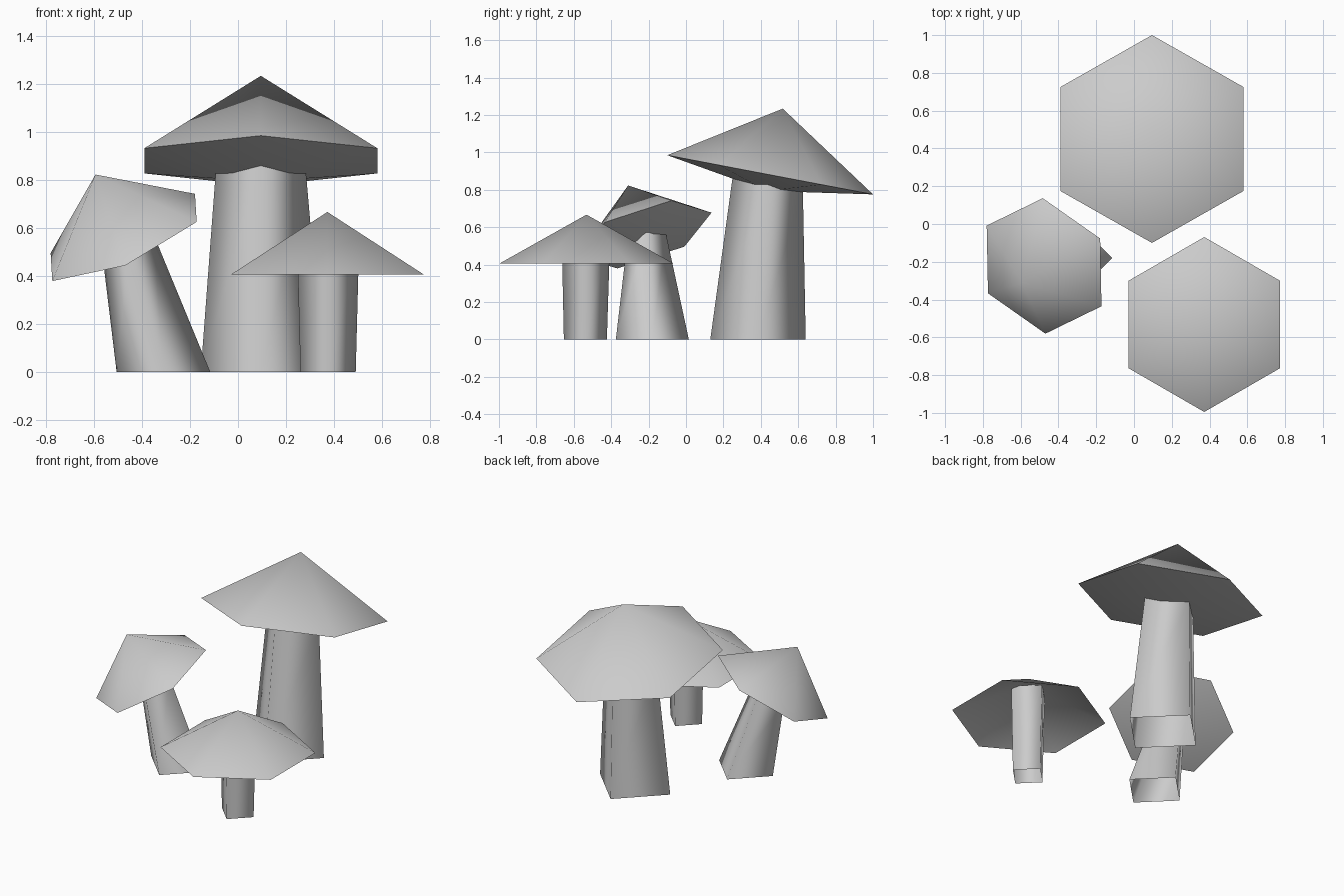
import bpy
import bmesh
from math import cos, sin, pi
from mathutils import Vector

if "Cube" in bpy.data.objects:
    bpy.data.objects.remove(bpy.data.objects["Cube"], do_unlink=True)

# One plain grey for everything
grey = bpy.data.materials.new("plain_grey")
grey.use_nodes = True
colour = (0.6, 0.6, 0.6, 1)
grey.diffuse_color = colour
grey.node_tree.nodes["Principled BSDF"].inputs["Base Color"].default_value = colour


def finish(name, bm):
    mesh = bpy.data.meshes.new(name)
    bm.to_mesh(mesh)
    bm.free()
    mesh.materials.append(grey)
    mesh.shade_smooth()
    obj = bpy.data.objects.new(name, mesh)
    bpy.context.collection.objects.link(obj)


def cap(name, centre, axis, corner, radius, height, sag):
    """Six-sided cone on a tilted axis, with a shallow cone underneath."""
    n = Vector(axis).normalized()
    u = Vector(corner)
    u = (u - n * u.dot(n)).normalized()
    v = n.cross(u)
    c = Vector(centre)
    bm = bmesh.new()
    for lift, outer in ((height, True), (-sag, False)):
        tip = bm.verts.new(c + n * lift)
        rim = [bm.verts.new(c + radius * (u * cos(i * pi / 3) + v * sin(i * pi / 3)))
               for i in range(6)]
        for i in range(6):
            a, b = rim[i], rim[(i + 1) % 6]
            bm.faces.new((a, b, tip) if outer else (b, a, tip))
    finish(name, bm)


def stem(name, base, base_r, top, top_r, axis):
    """Open four-sided tube whose top follows the tilt of the cap."""
    bm = bmesh.new()
    rings = []
    for (x, y, z), r, n in ((base, base_r, (0, 0, 1)), (top, top_r, axis)):
        ring = []
        for i in range(4):
            dx, dy = r * cos(i * pi / 2), r * sin(i * pi / 2)
            ring.append(bm.verts.new((x + dx, y + dy, z - (n[0] * dx + n[1] * dy) / n[2])))
        rings.append(ring)
    low, high = rings
    for i in range(4):
        j = (i + 1) % 4
        bm.faces.new((low[i], low[j], high[j], high[i]))
    finish(name, bm)


# Tall mushroom at the back
back_tilt = (0, 0.187, 0.982)
cap("tall_cap", (0.095, 0.45, 0.88), back_tilt, (0, 1, 0), 0.56, 0.36, 0.088)
stem("tall_stem", (0.1, 0.385, 0), 0.255, (0.095, 0.437, 0.83), 0.188, back_tilt)

# Leaning mushroom on the right
lean_tilt = (-0.393, -0.293, 0.877)
cap("leaning_cap", (-0.476, -0.222, 0.561), lean_tilt, (0, 0.36, 0.1), 0.377, 0.30, 0.06)
stem("leaning_stem", (-0.31, -0.18, 0), 0.195, (-0.457, -0.212, 0.525), 0.106, lean_tilt)

# Small upright mushroom at the front
up = (0, 0, 1)
cap("small_cap", (0.372, -0.532, 0.407), up, (0, 1, 0), 0.463, 0.26, -0.215)
stem("small_stem", (0.375, -0.538, 0), 0.115, (0.375, -0.535, 0.57), 0.13, up)
